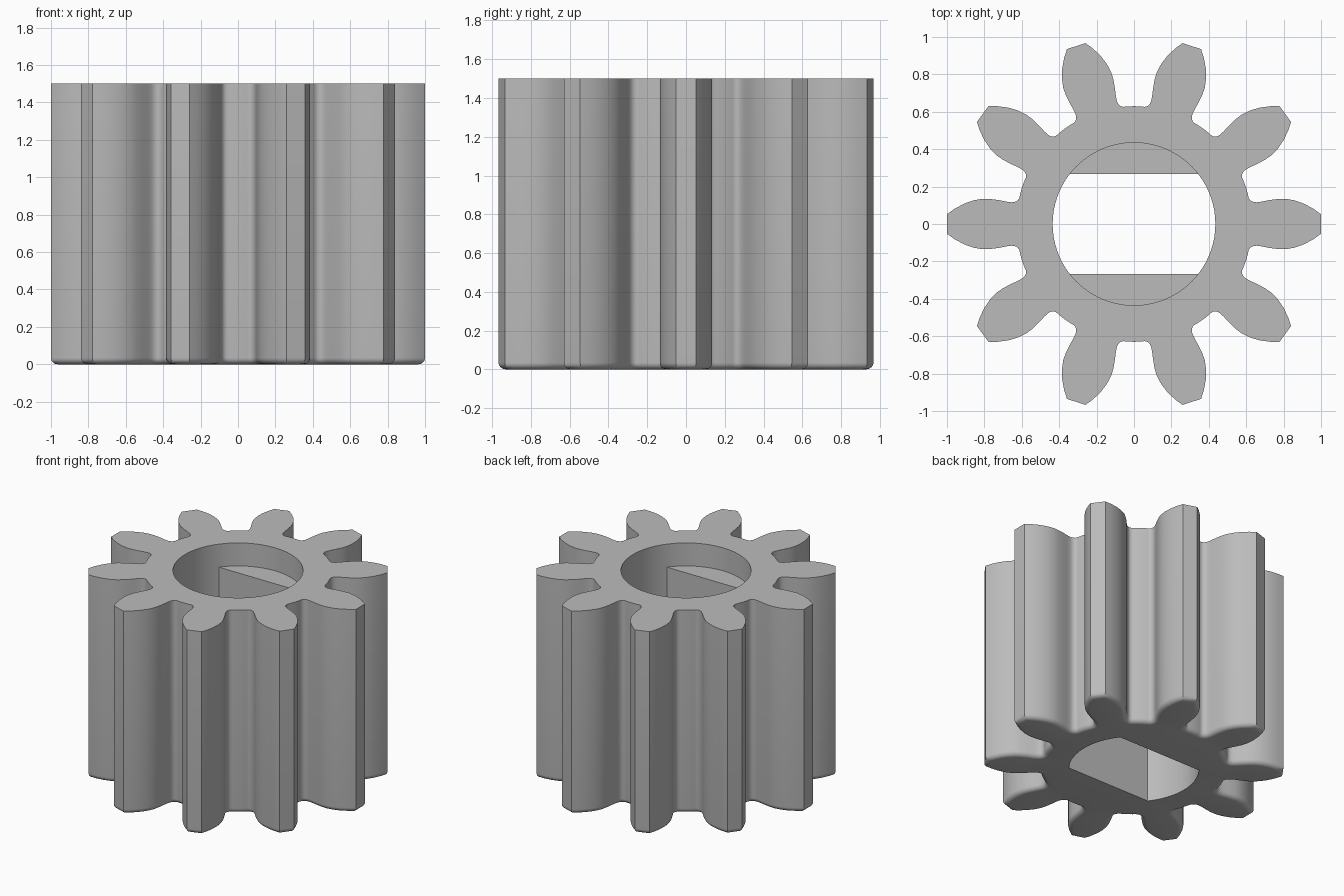
import bpy, bmesh, math
from mathutils import Vector, Matrix

if "Cube" in bpy.data.objects:
    bpy.data.objects.remove(bpy.data.objects["Cube"])

TEETH, HEIGHT, ROUND = 10, 1.5, 0.035
BORE_R, FLAT_Y, LEDGE_Z = 0.435, 0.267, 1.33

# Half tooth, from tip corner down the flank and root fillet to mid-gap
flank = [(1.0, .052), (.96, .081), (.91, .108), (.86, .126), (.81, .135),
         (.77, .134), (.72, .127), (.68, .119), (.655, .116), (.641, .117),
         (.629, .121), (.620, .128), (.614, .138), (.6115, .147), (.609, .16)]
tooth = [(x, -y) for x, y in reversed(flank)] + flank
tooth.append((.63 * math.cos(math.pi / TEETH), .63 * math.sin(math.pi / TEETH)))
outline = []
for i in range(TEETH):
    turn = Matrix.Rotation(2 * math.pi * i / TEETH, 2)
    outline += [turn @ Vector(p) for p in tooth]


def inset(points, d):
    """Move a counter-clockwise loop inwards by d with mitred corners."""
    out = []
    for i, p in enumerate(points):
        a = (p - points[i - 1]).normalized()
        b = (points[(i + 1) % len(points)] - p).normalized()
        na, nb = Vector((-a.y, a.x)), Vector((-b.y, b.x))
        out.append(p + (na + nb) * (d / (1 + na.dot(nb))))
    return out


bm = bmesh.new()


def ring(points, z):
    return [bm.verts.new((p[0], p[1], z)) for p in points]


def wall(lower, upper, closed=True):
    n = len(lower)
    for i in range(n if closed else n - 1):
        j = (i + 1) % n
        bm.faces.new((lower[i], lower[j], upper[j], upper[i]))


def cap(loops, normal):
    edges = []
    for loop in loops:
        for i, v in enumerate(loop):
            edges.append(bm.edges.get((loop[i - 1], v)) or bm.edges.new((loop[i - 1], v)))
    bmesh.ops.triangle_fill(bm, edges=edges, use_beauty=True, normal=normal)


# Toothed outer wall with a rounded bottom rim
rings = []
for k in range(7):
    t = math.pi / 2 * k / 6
    rings.append(ring(inset(outline, ROUND * (1 - math.sin(t))),
                      ROUND * (1 - math.cos(t))))
rings.append(ring(outline, HEIGHT))
for lower, upper in zip(rings, rings[1:]):
    wall(lower, upper)

# Round upper bore: right, back, left and front arcs
a0 = math.asin(FLAT_Y / BORE_R)
N = 16
corners = [-a0, a0, math.pi - a0, math.pi + a0, 2 * math.pi - a0]
angles = [s + (e - s) * i / N for s, e in zip(corners, corners[1:]) for i in range(N)]
circle = [(BORE_R * math.cos(a), BORE_R * math.sin(a)) for a in angles]
bore_top, bore_ledge = ring(circle, HEIGHT), ring(circle, LEDGE_Z)
wall(bore_ledge, bore_top)

# Ledges, then the narrower double-flat bore running to the bottom
bm.faces.new(bore_ledge[N:2 * N + 1])
bm.faces.new(bore_ledge[3 * N:] + [bore_ledge[0]])
keep = list(range(N + 1)) + list(range(2 * N, 3 * N + 1))
flat_top = [bore_ledge[i] for i in keep]
flat_bottom = ring([circle[i] for i in keep], 0)
wall(flat_bottom, flat_top)

# End faces
cap([rings[-1], bore_top], (0, 0, 1))
cap([rings[0], flat_bottom], (0, 0, -1))
bmesh.ops.recalc_face_normals(bm, faces=bm.faces[:])

mesh = bpy.data.meshes.new("pinion_gear")
bm.to_mesh(mesh)
bm.free()
gear = bpy.data.objects.new("pinion_gear", mesh)
bpy.context.collection.objects.link(gear)

grey = bpy.data.materials.new("plain grey")
grey.diffuse_color = (0.5, 0.5, 0.5, 1)
grey.use_nodes = True
grey.node_tree.nodes["Principled BSDF"].inputs["Base Color"].default_value = grey.diffuse_color
mesh.materials.append(grey)

bpy.context.view_layer.objects.active = gear
gear.select_set(True)
bpy.ops.object.shade_smooth_by_angle(angle=math.radians(35))
